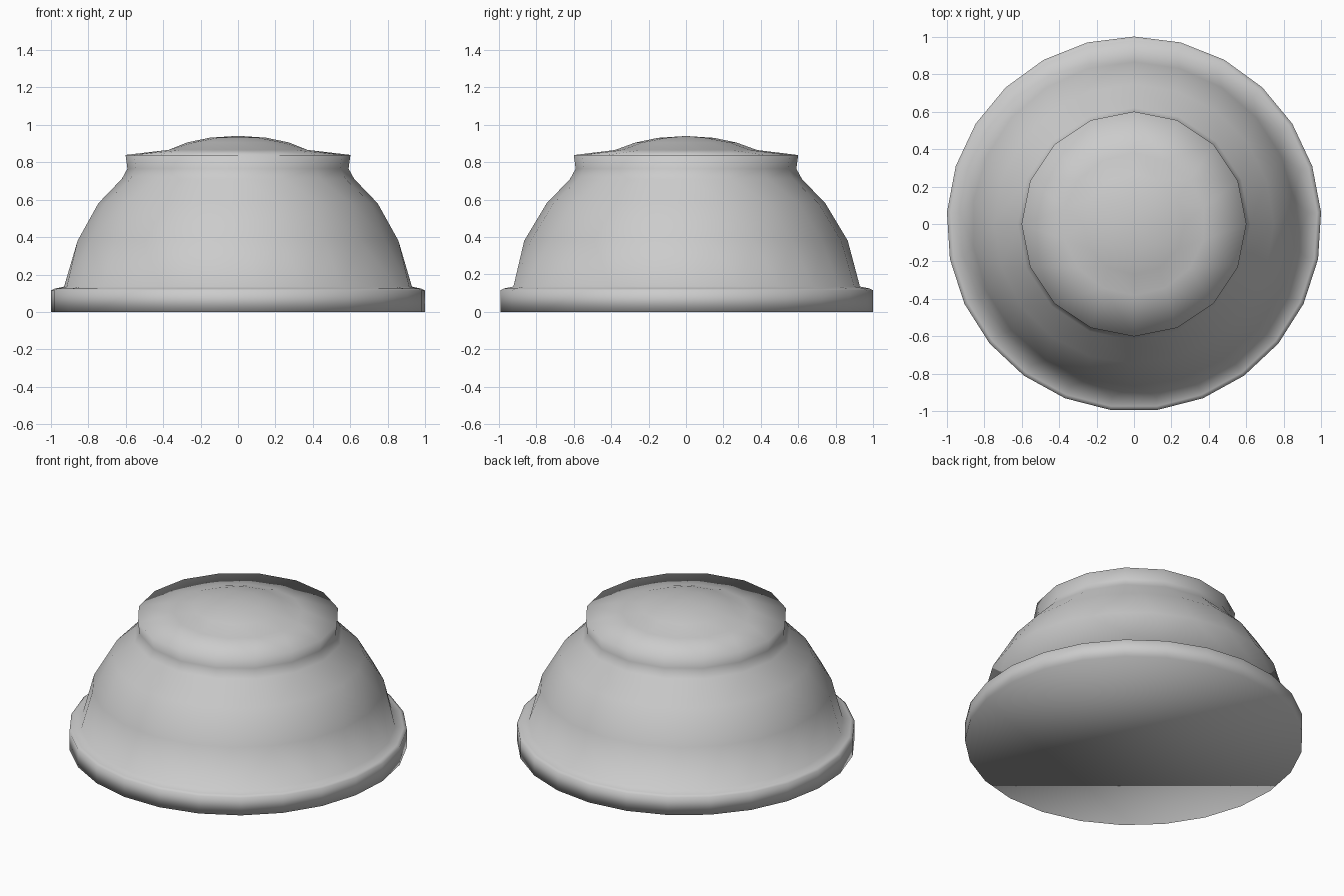
import bpy, bmesh
from math import tau, sin, cos

if "Cube" in bpy.data.objects:
    bpy.data.objects.remove(bpy.data.objects["Cube"])

# Rings from the base up: radius, height, number of sides
RINGS = [
    (1.00, 0.00, 25), (1.00, 0.115, 25), (0.98, 0.125, 25), (0.93, 0.135, 25),
    (0.865, 0.38, 22), (0.745, 0.58, 20), (0.62, 0.71, 16), (0.59, 0.765, 16),
    (0.60, 0.838, 16), (0.38, 0.865, 14), (0.27, 0.905, 12), (0.15, 0.93, 8),
]


def ring(bm, radius, z, sides):
    # Start each ring at the back, going anticlockwise
    return [bm.verts.new((-radius * sin(tau * i / sides),
                          radius * cos(tau * i / sides), z)) for i in range(sides)]


def stitch(bm, low, high):
    # Join two rings, with quads for equal counts and triangles otherwise
    n, m = len(low), len(high)
    i = j = 0
    while i < n or j < m:
        a, b = low[i % n], high[j % m]
        c, d = low[(i + 1) % n], high[(j + 1) % m]
        if n == m:
            bm.faces.new((a, c, d, b))
            i, j = i + 1, j + 1
        elif j >= m or (i < n and (i + 1) / n <= (j + 1) / m):
            bm.faces.new((a, c, b))
            i += 1
        else:
            bm.faces.new((a, d, b))
            j += 1


# Rim, dome, collar and raised crown in one closed shell
bm = bmesh.new()
loops = [ring(bm, *r) for r in RINGS]
for low, high in zip(loops, loops[1:]):
    stitch(bm, low, high)

# Flat base and crown tip
bm.faces.new(loops[0][::-1])
tip = bm.verts.new((0, 0, 0.94))
top = loops[-1]
for i, v in enumerate(top):
    bm.faces.new((v, top[(i + 1) % len(top)], tip))
bmesh.ops.recalc_face_normals(bm, faces=bm.faces)
for f in bm.faces:
    f.smooth = True

mesh = bpy.data.meshes.new("domed_button")
bm.to_mesh(mesh)
bm.free()
obj = bpy.data.objects.new("domed_button", mesh)
bpy.context.collection.objects.link(obj)
